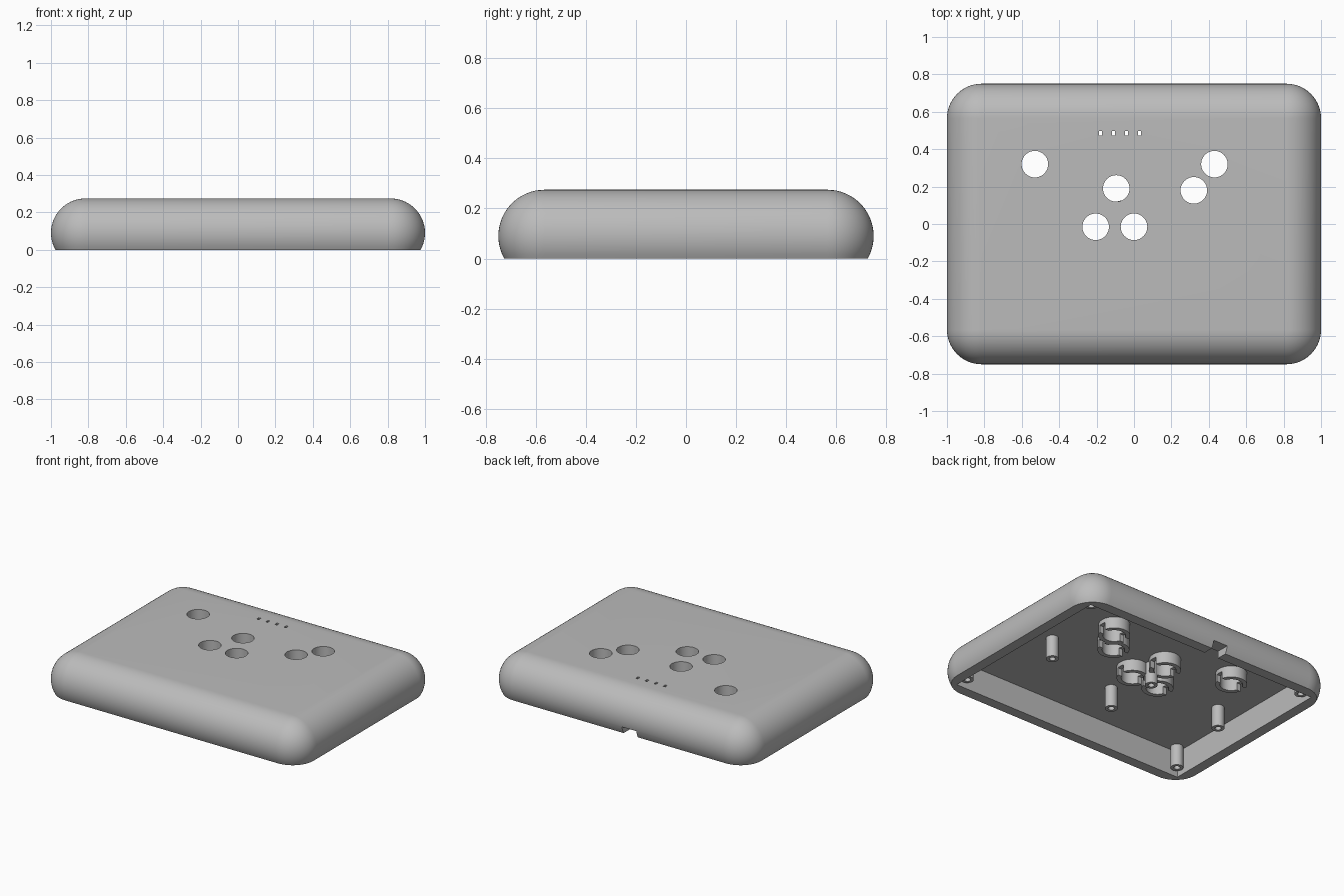
import bpy
import bmesh
from math import sin, cos, pi, asin

if "Cube" in bpy.data.objects:
    bpy.data.objects.remove(bpy.data.objects["Cube"])

grey = bpy.data.materials.new("light_grey_plastic")
grey.use_nodes = True
GREY = (0.5, 0.5, 0.5, 1)
grey.diffuse_color = GREY
grey.node_tree.nodes["Principled BSDF"].inputs["Base Color"].default_value = GREY

HALF_X, HALF_Y, TOP, R = 1.0, 0.75, 0.275, 0.185
WALL = 0.095
CEILING = TOP - WALL


def make_object(name, bm):
    bmesh.ops.recalc_face_normals(bm, faces=bm.faces)
    mesh = bpy.data.meshes.new(name)
    bm.to_mesh(mesh)
    bm.free()
    mesh.materials.append(grey)
    obj = bpy.data.objects.new(name, mesh)
    bpy.context.collection.objects.link(obj)
    return obj


def box(name, lo, hi):
    bm = bmesh.new()
    bmesh.ops.create_cube(bm, size=1)
    for v in bm.verts:
        v.co = [a + (c + 0.5) * (b - a) for a, b, c in zip(lo, hi, v.co)]
    return make_object(name, bm)


def lathe(name, profile, x, y, sides=40):
    """Spin a closed (radius, z) profile about a vertical axis."""
    bm = bmesh.new()
    rings = [[bm.verts.new((x + r * cos(2 * pi * i / sides),
                            y + r * sin(2 * pi * i / sides), z))
              for i in range(sides)] for r, z in profile]
    for a, b in zip(rings, rings[1:] + rings[:1]):
        for i in range(sides):
            j = (i + 1) % sides
            bm.faces.new((a[i], a[j], b[j], b[i]))
    bmesh.ops.remove_doubles(bm, verts=bm.verts, dist=0.00001)
    return make_object(name, bm)


def cylinder(name, r, lo, hi, x, y):
    return lathe(name, [(0, lo), (r, lo), (r, hi), (0, hi)], x, y)


def cut(obj, cutter):
    cutter.hide_render = True
    mod = obj.modifiers.new("cut", "BOOLEAN")
    mod.operation = "DIFFERENCE"
    mod.solver = "EXACT"
    mod.object = cutter
    bpy.context.view_layer.objects.active = obj
    bpy.ops.object.modifier_apply(modifier=mod.name)
    bpy.data.objects.remove(cutter)


def smooth(obj):
    bpy.ops.object.select_all(action="DESELECT")
    obj.select_set(True)
    bpy.context.view_layer.objects.active = obj
    bpy.ops.object.shade_smooth_by_angle(angle=0.5)


# Outer case: rounded rectangles stacked along a circular edge profile
bm = bmesh.new()
rows, corner_steps = 20, 14
start = -asin((TOP - R) / R)
loops = []
for k in range(rows + 1):
    t = start + (pi / 2 - start) * k / rows
    r, z = R * cos(t), TOP - R + R * sin(t)
    loop = []
    for q, (sx, sy) in enumerate([(1, 1), (-1, 1), (-1, -1), (1, -1)]):
        for i in range(corner_steps + 1):
            a = (q + i / corner_steps) * pi / 2
            loop.append(bm.verts.new((sx * (HALF_X - R) + r * cos(a),
                                      sy * (HALF_Y - R) + r * sin(a), max(z, 0))))
    loops.append(loop)
for a, b in zip(loops, loops[1:]):
    for i in range(len(a)):
        j = (i + 1) % len(a)
        bm.faces.new((a[i], a[j], b[j], b[i]))
bm.faces.new(loops[0])
bm.faces.new(loops[-1])
bmesh.ops.remove_doubles(bm, verts=bm.verts, dist=0.0001)
case = make_object("case_shell", bm)

# Open underside and cable notch in the back wall
cx, cy = HALF_X - WALL, HALF_Y - WALL
cut(case, box("cavity_cutter", (-cx, -cy, -0.1), (cx, cy, CEILING)))
cut(case, box("notch_cutter", (-0.14, cy - 0.05, -0.1), (-0.03, 0.9, 0.05)))

# Indicator slots
for i in range(4):
    x = -0.18 + 0.07 * i
    cut(case, box("slot_cutter", (x - 0.008, 0.472, 0.1), (x + 0.008, 0.497, 0.4)))

# Button holes, each with a slotted guide ring below
HOLE = 0.071
buttons = [(-0.53, 0.32), (0.43, 0.32), (0.32, 0.18),
           (-0.095, 0.19), (-0.205, -0.015), (0.0, -0.015)]
for x, y in buttons:
    cut(case, cylinder("hole_cutter", HOLE, 0.1, 0.4, x, y))
    ring = lathe("button_guide", [(HOLE, 0.1), (0.1, 0.1), (0.1, CEILING + 0.005),
                                  (HOLE, CEILING + 0.005)], x, y)
    cut(ring, box("guide_slot_cutter", (x - 0.2, y - 0.025, 0.05),
                  (x + 0.2, y + 0.025, 0.15)))
    smooth(ring)
smooth(case)

# Screw posts with blind holes: four in the corners, four for the board
corners = [(sx * 0.86, sy * 0.605) for sx in (-1, 1) for sy in (-1, 1)]
board = [(-0.74, -0.06), (0.62, -0.06), (-0.065, -0.3), (-0.07, 0.085)]
for name, spots in (("corner_post", corners), ("board_post", board)):
    for x, y in spots:
        post = lathe(name, [(0.02, 0.03), (0.04, 0.03), (0.04, CEILING + 0.005),
                            (0, CEILING + 0.005), (0, 0.13), (0.02, 0.13)], x, y, 28)
        smooth(post)
